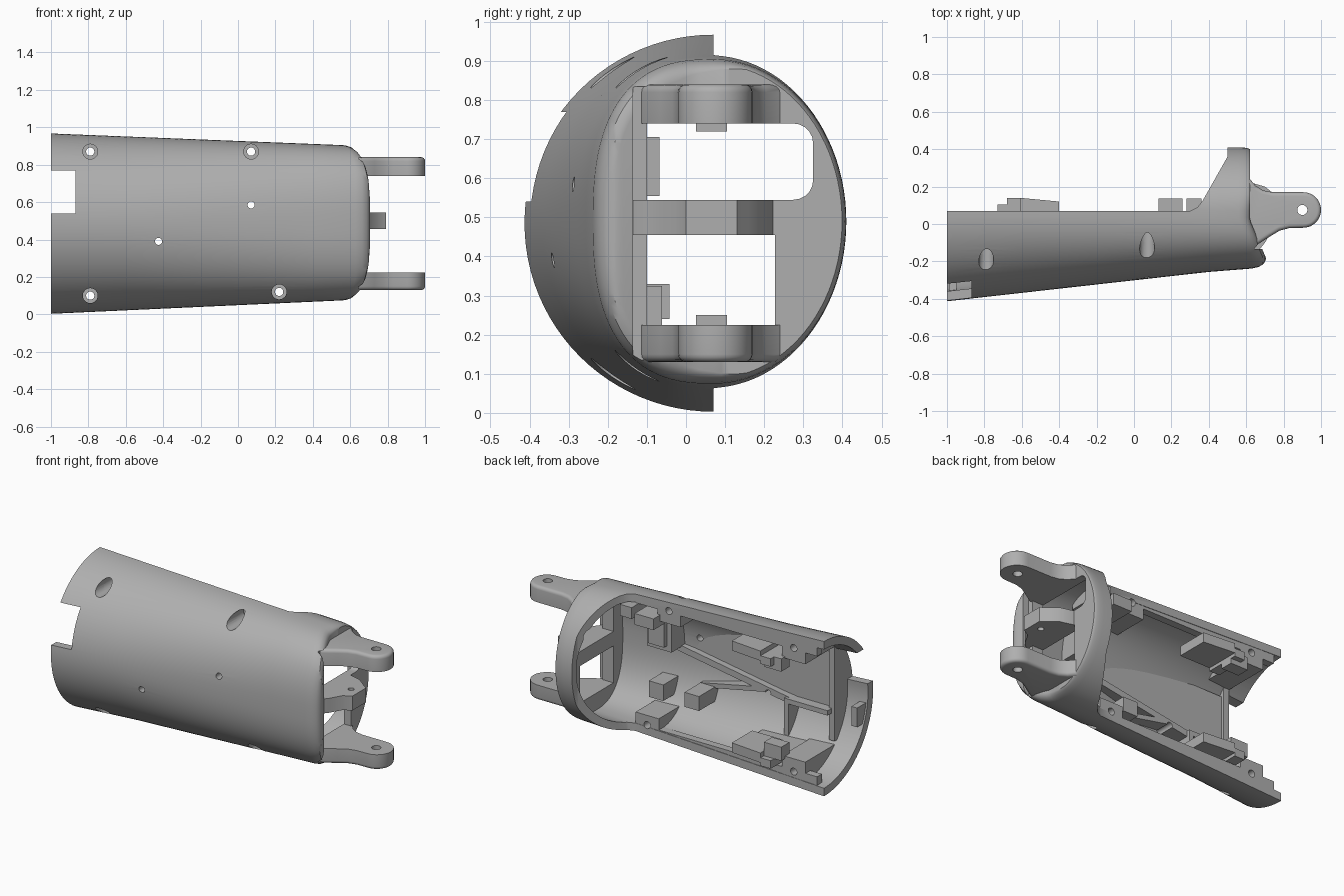
import bpy, bmesh, math

if "Cube" in bpy.data.objects:
    bpy.data.objects.remove(bpy.data.objects["Cube"], do_unlink=True)

grey = bpy.data.materials.new("plain grey")
grey.use_nodes = True
tone = (0.43, 0.43, 0.43, 1)
grey.diffuse_color = tone
grey.node_tree.nodes["Principled BSDF"].inputs["Base Color"].default_value = tone


def make(name, bm):
    bmesh.ops.recalc_face_normals(bm, faces=bm.faces[:])
    me = bpy.data.meshes.new(name)
    bm.to_mesh(me)
    bm.free()
    me.materials.append(grey)
    ob = bpy.data.objects.new(name, me)
    bpy.context.collection.objects.link(ob)
    return ob


def apply_mods(ob):
    dg = bpy.context.evaluated_depsgraph_get()
    me = bpy.data.meshes.new_from_object(ob.evaluated_get(dg))
    ob.modifiers.clear()
    ob.data = me


def boolean(ob, other, op="DIFFERENCE", keep=False):
    m = ob.modifiers.new("cut", "BOOLEAN")
    m.operation, m.object, m.solver = op, other, "EXACT"
    apply_mods(ob)
    if not keep:
        bpy.data.objects.remove(other, do_unlink=True)


def bevel(ob, width, segments=4):
    m = ob.modifiers.new("round", "BEVEL")
    m.width, m.segments, m.limit_method = width, segments, "ANGLE"
    m.angle_limit = math.radians(50)
    apply_mods(ob)


def prism(name, pts, lo, hi, axis="z"):
    """Extrude a closed outline along z (points are x, y) or y (points are x, z)."""
    bm = bmesh.new()
    place = (lambda a, b, h: (a, b, h)) if axis == "z" else (lambda a, b, h: (a, h, b))
    low = [bm.verts.new(place(a, b, lo)) for a, b in pts]
    top = [bm.verts.new(place(a, b, hi)) for a, b in pts]
    bm.faces.new(low)
    bm.faces.new(top)
    for i in range(len(pts)):
        j = (i + 1) % len(pts)
        bm.faces.new((low[i], low[j], top[j], top[i]))
    return make(name, bm)


def box(name, x0, x1, y0, y1, z0, z1):
    return prism(name, [(x0, y0), (x1, y0), (x1, y1), (x0, y1)], z0, z1)


def disc(name, a, b, r, lo, hi, axis="z", n=24):
    pts = [(a + r * math.cos(math.tau * i / n), b + r * math.sin(math.tau * i / n)) for i in range(n)]
    return prism(name, pts, lo, hi, axis)


def clamp(v):
    return min(1, max(0, v))


def loft(name, stations, lip=0.0, n=96):
    """Tapered oval solid along x, squarer in front at the narrow end; stations are (x, inset)."""
    bm = bmesh.new()
    rings = []
    for x, inset in stations:
        t = x + 1
        power = 1 - 0.23 * clamp((x + 0.6) / 1.2)
        ring = []
        for i in range(n):
            c, s = math.cos(math.tau * i / n), math.sin(math.tau * i / n)
            d = inset * (1 - 0.75 * clamp(c * 2 + 0.5)) if lip else inset
            rz, low, high = 0.482 - 0.043 * t - d, 0.483 - 0.112 * t - d, 0.34 - d
            if c < -1e-6:
                c, s = -abs(c) ** power, math.copysign(abs(s) ** power, s)
            y = 0.07 + c * (high if c > 0 else low)
            push = lip * clamp((0.02 - y) / 0.2) * clamp((x - 0.4) / 0.2)
            ring.append(bm.verts.new((x + push, y, 0.485 + 0.003 * t + s * rz)))
        rings.append(ring)
    for a, b in zip(rings, rings[1:]):
        for i in range(n):
            j = (i + 1) % n
            bm.faces.new((a[i], a[j], b[j], b[i]))
    for r in (rings[0], rings[-1]):       # caps made of strips across the oval
        bm.faces.new((r[0], r[1], r[n - 1]))
        bm.faces.new((r[n // 2], r[n // 2 + 1], r[n // 2 - 1]))
        for i in range(1, n // 2 - 1):
            bm.faces.new((r[i], r[i + 1], r[n - i - 1], r[n - i]))
    return make(name, bm)


# Main shell with a rounded end wall and a hood
shell = loft("half_shell", [(-1, 0), (-0.6, 0), (-0.2, 0), (0.2, 0), (0.4, 0), (0.56, 0), (0.585, 0.005),
                            (0.604, 0.016), (0.615, 0.029), (0.62, 0.044)], lip=0.085)
boolean(shell, loft("cavity", [(-1.1, 0.05), (-0.6, 0.05), (-0.2, 0.05), (0.2, 0.05), (0.57, 0.045)]))
boolean(shell, prism("open_side", [(-1.2, 0.07), (0.3, 0.07), (0.34, 0.09), (0.37, 0.13),
                                   (0.5, 0.36), (0.5, 0.7), (-1.2, 0.7)], -0.2, 1.2))

# Windows in the end wall and the notch at the wide end
upper = box("upper_window", 0.4, 0.95, 0.0, 0.325, 0.545, 0.74)
bevel(upper, 0.05, 5)
boolean(shell, upper)
boolean(shell, box("upper_window_side", 0.4, 0.95, -0.1, 0.2, 0.545, 0.74))
boolean(shell, box("lower_window", 0.4, 0.95, -0.1, 0.228, 0.225, 0.455))
boolean(shell, box("lip_recess", 0.645, 0.95, -0.135, 0.1, 0.135, 0.835))
boolean(shell, box("end_notch", -1.1, -0.87, -0.7, -0.15, 0.54, 0.77))

# Clevis lugs, rounded on their outer faces only
tip = [(0.905 + 0.095 * math.sin(math.pi * i / 16), 0.075 + 0.095 * math.cos(math.pi * i / 16))
       for i in range(17)]
lug_outline = ([(0.575, 0.25), (0.62, 0.24), (0.65, 0.205), (0.69, 0.18), (0.74, 0.17)] + tip +
               [(0.83, -0.022), (0.78, -0.035), (0.73, -0.065), (0.66, -0.11), (0.575, -0.13)])
parts = [shell]
for name, lo, hi, cut in (("upper_lug", 0.68, 0.84, (0.6, 0.74)), ("lower_lug", 0.13, 0.29, (0.225, 0.4))):
    lug = prism(name, lug_outline, lo, hi)
    bevel(lug, 0.02, 4)
    boolean(lug, box("lug_trim", 0.4, 1.1, -0.5, 0.5, *cut))
    boolean(lug, disc("pin_hole", 0.9, 0.075, 0.027, 0, 1))
    parts.append(lug)

# Middle tab between the lugs
tab = prism("middle_tab", [(0.575, -0.155), (0.66, -0.15), (0.7, -0.1), (0.74, -0.03), (0.79, 0.0),
                           (0.79, 0.13), (0.75, 0.16), (0.7, 0.2), (0.6, 0.228), (0.575, 0.228)],
            0.455, 0.545)
boolean(tab, disc("tab_hole", 0.73, 0.07, 0.018, 0, 1))
parts.append(tab)

# Inner parts, trimmed so that they end inside the shell wall
core = loft("trim_body", [(-0.995, 0.02), (-0.6, 0.02), (-0.2, 0.02), (0.2, 0.02), (0.6, 0.02)])
screws = [(-0.79, 0.87, -0.04), (0.07, 0.87, 0.01), (-0.79, 0.10, -0.04), (0.22, 0.12, 0.01)]
inner = []
for x, z, seat in screws:
    z0, z1 = (0.79, 1) if z > 0.5 else (-0.05, 0.18)
    inner.append(box("screw_boss", x - 0.08, x + 0.08, -0.3, 0.068, z0, z1))
inner += [
    box("upper_rim_ledge", -0.95, 0.3, 0.02, 0.067, 0.86, 1),
    box("lower_rim_ledge", -0.95, 0.3, 0.02, 0.067, -0.05, 0.11),
    prism("back_panel", [(0.17, 0.5), (0.17, 0.74), (-0.83, 0.74), (-0.83, 0.4), (-0.6, 0.4)],
          -0.5, -0.24, "y"),
    box("end_bulkhead", -0.87, -0.83, -0.5, -0.22, 0.2, 0.8),
    box("upper_box", 0.17, 0.34, -0.5, -0.1, 0.52, 0.74),
    box("upper_box_pad", 0.2, 0.31, -0.15, -0.068, 0.555, 0.705),
    box("lower_clip", 0.2, 0.3, -0.5, -0.062, 0.225, 0.325),
    box("lower_stop", -0.06, 0.04, -0.5, -0.042, 0.24, 0.33),
    box("tray_inner_wall", -0.85, -0.55, -0.5, -0.18, 0.37, 0.4),
    box("tray_end_wall", -0.58, -0.55, -0.5, -0.18, 0.15, 0.4),
    box("lower_fill_block", -0.84, -0.41, -0.5, 0.0, -0.05, 0.17),
    prism("long_diagonal_rib", [(0.2, 0.53), (0.2, 0.49), (-0.58, 0.36), (-0.58, 0.4)], -0.5, -0.2, "y"),
    prism("short_diagonal_rib", [(0.04, 0.33), (0.0, 0.31), (-0.4, 0.39), (-0.4, 0.42)], -0.5, -0.2, "y"),
    box("upper_guide_block", 0.13, 0.26, -0.1, 0.135, 0.76, 0.83),
    box("upper_guide_post", 0.28, 0.36, -0.1, 0.135, 0.79, 0.86),
    box("end_lip_tab", -0.99, -0.95, -0.5, -0.27, 0.3, 0.42),
]
# Raised latch blocks on both sides of the open edge
for side, mid, z0, z1 in (("upper", 0.8, 0.72, 0.8), ("lower", 0.165, 0.165, 0.25)):
    inner.append(prism(side + "_latch_block", [(-0.61, -0.08), (-0.4, -0.08), (-0.4, 0.12), (-0.61, 0.14)],
                       mid - 0.03, mid + 0.03))
    inner.append(box(side + "_latch_foot", -0.73, -0.61, 0.025, 0.105, z0, z1))
    inner.append(box(side + "_latch_post", -0.68, -0.61, -0.08, 0.138, mid - 0.05, mid))
for ob in inner:
    boolean(ob, core, "INTERSECT", keep=True)
bpy.data.objects.remove(core, do_unlink=True)

# Countersunk screw holes through shell, bosses and everything behind them
for x, z, seat in screws:
    for ob in [shell] + inner:
        xs = [v.co.x for v in ob.data.vertices]
        if xs and min(xs) < x + 0.05 and max(xs) > x - 0.05:
            boolean(ob, disc("head_bore", x, z, 0.04, -0.6, seat, "y"))
            boolean(ob, disc("screw_bore", x, z, 0.022, -0.6, 0.3, "y"))

# Small round holes in the front face
for x, z in ((0.07, 0.585), (-0.425, 0.39)):
    for ob in [shell] + [o for o in inner if o.name.startswith(("back_panel", "short", "long"))]:
        boolean(ob, disc("small_bore", x, z, 0.019, -0.6, 0, "y"))

# Smooth shading with sharp edges kept
bpy.ops.object.select_all(action="DESELECT")
for ob in parts + inner:
    if len(ob.data.polygons):
        ob.select_set(True)
        bpy.context.view_layer.objects.active = ob
bpy.ops.object.shade_smooth_by_angle(angle=math.radians(32))
